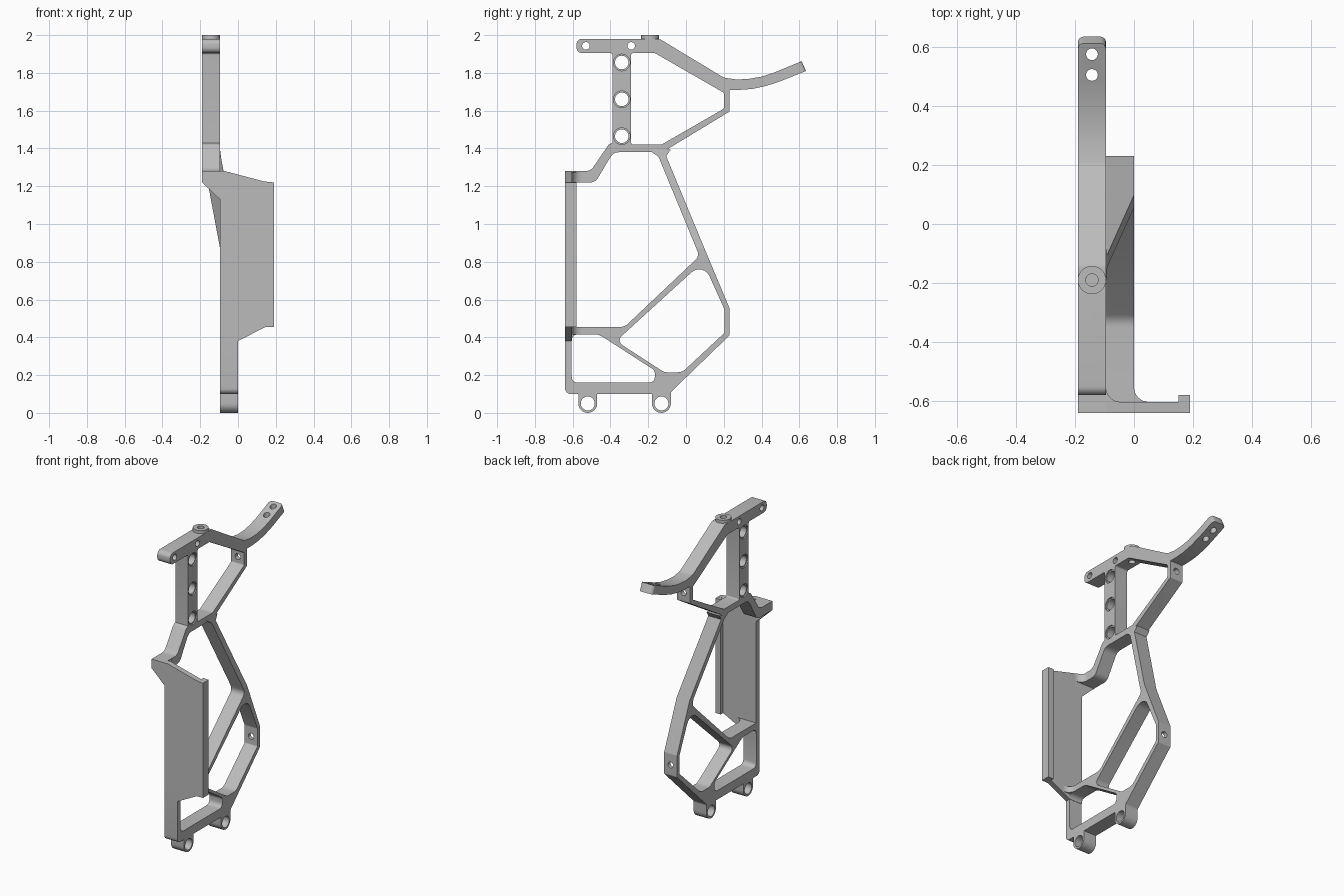
import bpy, bmesh, math
from mathutils import Vector

cube = bpy.data.objects.get("Cube")
if cube:
    bpy.data.objects.remove(cube, do_unlink=True)

grey = bpy.data.materials.new("plain grey")
grey.use_nodes = True
grey.diffuse_color = (0.5, 0.5, 0.5, 1)
grey.node_tree.nodes["Principled BSDF"].inputs["Base Color"].default_value = (0.5, 0.5, 0.5, 1)


def rounded(points, steps=6):
    """Outline with arcs at every corner given as (a, b, radius)."""
    out = []
    for i, p in enumerate(points):
        c = Vector(p[:2])
        if len(p) < 3:
            out.append(c)
            continue
        u = (Vector(points[i - 1][:2]) - c).normalized()
        v = (Vector(points[(i + 1) % len(points)][:2]) - c).normalized()
        half = u.angle(v) / 2
        centre = c + (u + v).normalized() * p[2] / math.sin(half)
        start = c + u * p[2] / math.tan(half) - centre
        end = c + v * p[2] / math.tan(half) - centre
        sweep = start.angle_signed(end)
        for k in range(steps + 1):
            a = -sweep * k / steps
            out.append(centre + Vector((start.x * math.cos(a) - start.y * math.sin(a),
                                        start.x * math.sin(a) + start.y * math.cos(a))))
    clean = []
    for q in out:
        if not clean or (q - clean[-1]).length > 1e-4:
            clean.append(q)
    return clean


def circle(a, b, r, n=28):
    return [Vector((a + r * math.cos(t * math.tau / n), b + r * math.sin(t * math.tau / n)))
            for t in range(n)]


def prism(name, outline, axis, lo, hi, holes=()):
    """Extrude an outline with holes along an axis from lo to hi."""
    place = {"x": lambda a, b: (lo, a, b), "y": lambda a, b: (a, lo, b), "z": lambda a, b: (a, b, lo)}[axis]
    bm = bmesh.new()
    edges = []
    for loop in [outline, *holes]:
        vs = [bm.verts.new(place(*q)) for q in loop]
        edges += [bm.edges.new((vs[i - 1], vs[i])) for i in range(len(vs))]
    bmesh.ops.triangle_fill(bm, edges=edges, use_beauty=True)
    ext = bmesh.ops.extrude_face_region(bm, geom=bm.faces[:])
    move = Vector([hi - lo if axis == k else 0 for k in "xyz"])
    bmesh.ops.translate(bm, vec=move, verts=[g for g in ext["geom"] if isinstance(g, bmesh.types.BMVert)])
    bmesh.ops.recalc_face_normals(bm, faces=bm.faces[:])
    mesh = bpy.data.meshes.new(name)
    bm.to_mesh(mesh)
    bm.free()
    mesh.materials.append(grey)
    obj = bpy.data.objects.new(name, mesh)
    bpy.context.collection.objects.link(obj)
    return obj


def drill(target, axis, a, b, r, lo, hi):
    """Cut a round hole through a part."""
    cutter = prism("hole_cutter", circle(a, b, r, 20), axis, lo, hi)
    cutter.hide_render = True
    mod = target.modifiers.new("hole", "BOOLEAN")
    mod.operation, mod.solver, mod.object = "DIFFERENCE", "EXACT", cutter
    bpy.context.view_layer.objects.active = target
    bpy.ops.object.modifier_apply(modifier=mod.name)
    bpy.data.objects.remove(cutter, do_unlink=True)


OUT, MID, IN = -0.19, -0.095, 0.0
CENTRE = (OUT + MID) / 2
POST_HOLES = (1.465, 1.66, 1.855)

# Upper frame: top bar, post, triangle, curved tail arm and front S arm
upper = rounded([
    (-.58, 1.98, .03), (-.14, 1.98, .04), (.20, 1.775, .06), (.27, 1.765), (.33, 1.768), (.40, 1.78),
    (.47, 1.803), (.612, 1.862), (.635, 1.81), (.49, 1.752), (.42, 1.73), (.35, 1.715), (.28, 1.71),
    (.23, 1.71), (.23, 1.595, .01), (-.10, 1.395, .02), (-.11, 1.38), (-.385, 1.38, .05),
    (-.48, 1.22, .05), (-.64, 1.22), (-.64, 1.28), (-.505, 1.28, .05), (-.41, 1.42, .015),
    (-.39, 1.43), (-.39, 1.905, .01), (-.58, 1.905, .03)])
window = rounded([(-.29, 1.905, .01), (-.165, 1.905, .03), (.20, 1.695, .01), (.20, 1.61, .01),
                  (-.13, 1.42, .03), (-.29, 1.42, .01)])
upper_frame = prism("upper_frame", upper, "x", OUT, MID,
                    [window, circle(-.53, 1.943, .02), circle(-.29, 1.943, .02)]
                    + [circle(-.34, z, .044) for z in POST_HOLES])

# Rounded corners at the tail tip
bm = bmesh.new()
bm.from_mesh(upper_frame.data)
tip = [e for e in bm.edges if all(v.co.y > .6 for v in e.verts)
       and abs(e.verts[0].co.x - e.verts[1].co.x) < .01]
bmesh.ops.bevel(bm, geom=tip, offset=.02, segments=4, profile=.5, affect="EDGES")
bm.to_mesh(upper_frame.data)
bm.free()

for y in (.505, .575):
    drill(upper_frame, "z", CENTRE, y, .02, 1.65, 1.95)
drill(upper_frame, "z", CENTRE, -.19, .021, 1.86, 2.05)
drill(upper_frame, "y", CENTRE, 1.655, .02, .15, .26)

# Recessed sleeves in the post
for z in POST_HOLES:
    prism("post_sleeve", circle(-.34, z, .0445), "x", OUT + .008, MID - .008, [circle(-.34, z, .036)])

# Washer on the top bar
prism("top_washer", circle(CENTRE, -.19, .048), "z", 1.975, 2.0, [circle(CENTRE, -.19, .021)])

# Lower frame with two mounting lugs
lower = rounded([
    (-.64, .10, .03), (-.57, .10), (-.57, 0, .05), (-.47, 0, .05), (-.47, .10), (-.18, .10),
    (-.18, 0, .05), (-.08, 0, .05), (-.08, .11, .02), (.23, .41, .01), (.23, .555, .02),
    (.098, .87), (.055, .87), (.071, .83, .04), (-.325, .455, .06), (-.64, .455)])
front_window = rounded([(-.605, .415, .03), (-.46, .415, .08), (-.165, .225, .03),
                        (-.165, .16, .03), (-.605, .16, .03)])
rear_window = rounded([(-.37, .38, .03), (.09, .80, .06), (.205, .545, .02), (.205, .425, .01),
                       (-.02, .215, .06), (-.115, .215, .05)])
lower_frame = prism("lower_frame", lower, "x", MID, IN,
                    [front_window, rear_window, circle(-.52, .05, .037), circle(-.13, .05, .037)])
drill(lower_frame, "y", MID / 2, .48, .02, .15, .26)

# Sloped strut that steps sideways between the two frames
strut = prism("sloped_strut", [(.055, .87), (.098, .87), (-.105, 1.36), (-.08, 1.395), (-.20, 1.395), (-.145, 1.355)],
              "x", MID, IN)
for v in strut.data.vertices:
    v.co.x += MID * min(1, (v.co.z - .87) / .51)

# Side-stepping front plate with its edge lip
prism("front_plate", rounded([
    (OUT, 1.28), (-.07, 1.28), (.14, 1.225), (.19, 1.22), (.19, .455), (.145, .455),
    (IN, .38), (MID, .38), (MID, 1.13), (OUT, 1.22)]), "y", -.64, -.603)
prism("plate_lip", [(.15, .455), (.19, .455), (.19, 1.22), (.15, 1.222)], "y", -.61, -.58)

# Concave fillets where the arms meet the plate
for name, x, lo, hi in (("upper_fillet", MID, 1.22, 1.275), ("lower_fillet", IN, .415, .455)):
    arc = [(x + .05 - .05 * math.cos(t * math.pi / 12), -.553 - .05 * math.sin(t * math.pi / 12))
           for t in range(7)]
    prism(name, [(x, -.605)] + arc, "z", lo, hi)

# Smooth the curved surfaces, keep hard edges
bpy.ops.object.select_all(action="DESELECT")
for obj in bpy.context.collection.objects:
    if obj.type == "MESH" and grey.name in obj.data.materials:
        obj.select_set(True)
        bpy.context.view_layer.objects.active = obj
bpy.ops.object.shade_smooth_by_angle(angle=math.radians(30))
